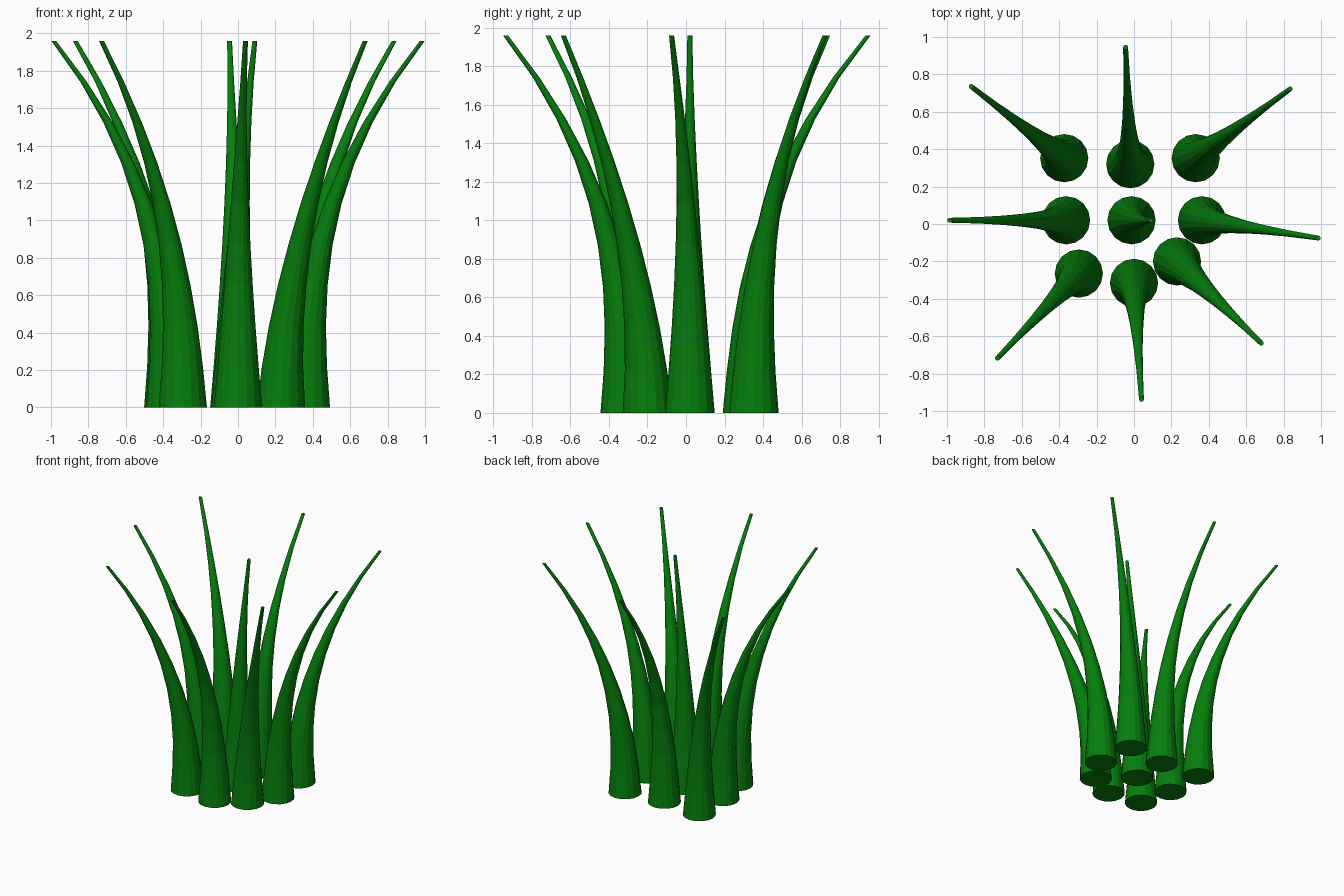
import bpy, bmesh, math

if "Cube" in bpy.data.objects:
    bpy.data.objects.remove(bpy.data.objects["Cube"])

HEIGHT, BASE_R, TIP_R = 1.96, 0.129, 0.013
SIDES, LEVELS = 16, 9

green = bpy.data.materials.new("grass_green")
green.diffuse_color = (0.002, 0.21, 0.004, 1)
green.use_nodes = True
green.node_tree.nodes["Principled BSDF"].inputs["Base Color"].default_value = green.diffuse_color


def blade(name, base, tip, power):
    """Tapered stalk that stands upright at the base and bends out to its tip."""
    bm = bmesh.new()
    rings = []
    for i in range(LEVELS + 1):
        t = i / LEVELS
        bend = t ** power
        cx = base[0] + (tip[0] - base[0]) * bend
        cy = base[1] + (tip[1] - base[1]) * bend
        r = TIP_R + (BASE_R - TIP_R) * (1 - t) ** 1.5
        rings.append([bm.verts.new((cx + r * math.cos(2 * math.pi * k / SIDES),
                                    cy + r * math.sin(2 * math.pi * k / SIDES),
                                    HEIGHT * t)) for k in range(SIDES)])
    for low, high in zip(rings, rings[1:]):
        for k in range(SIDES):
            n = (k + 1) % SIDES
            bm.faces.new((low[k], low[n], high[n], high[k]))
    bm.faces.new(rings[0][::-1])
    bm.faces.new(rings[-1])
    mesh = bpy.data.meshes.new(name)
    bm.to_mesh(mesh)
    bm.free()
    mesh.materials.append(green)
    obj = bpy.data.objects.new(name, mesh)
    bpy.context.collection.objects.link(obj)


# Clump of nine blades: base, tip, bend power
blade("blade_back_left", (-0.373, 0.352), (-0.87, 0.735), 2.4)
blade("blade_back", (-0.02, 0.32), (-0.045, 0.945), 2.6)
blade("blade_back_right", (0.33, 0.352), (0.835, 0.722), 2.3)
blade("blade_left", (-0.363, 0.02), (-0.985, 0.02), 2.5)
blade("blade_centre", (-0.013, 0.02), (0.09, 0.02), 2.2)
blade("blade_right", (0.363, 0.02), (0.985, -0.075), 2.5)
blade("blade_front_left", (-0.295, -0.265), (-0.73, -0.717), 2.3)
blade("blade_front", (0.0, -0.315), (0.04, -0.937), 2.5)
blade("blade_front_right", (0.23, -0.20), (0.68, -0.637), 1.85)
